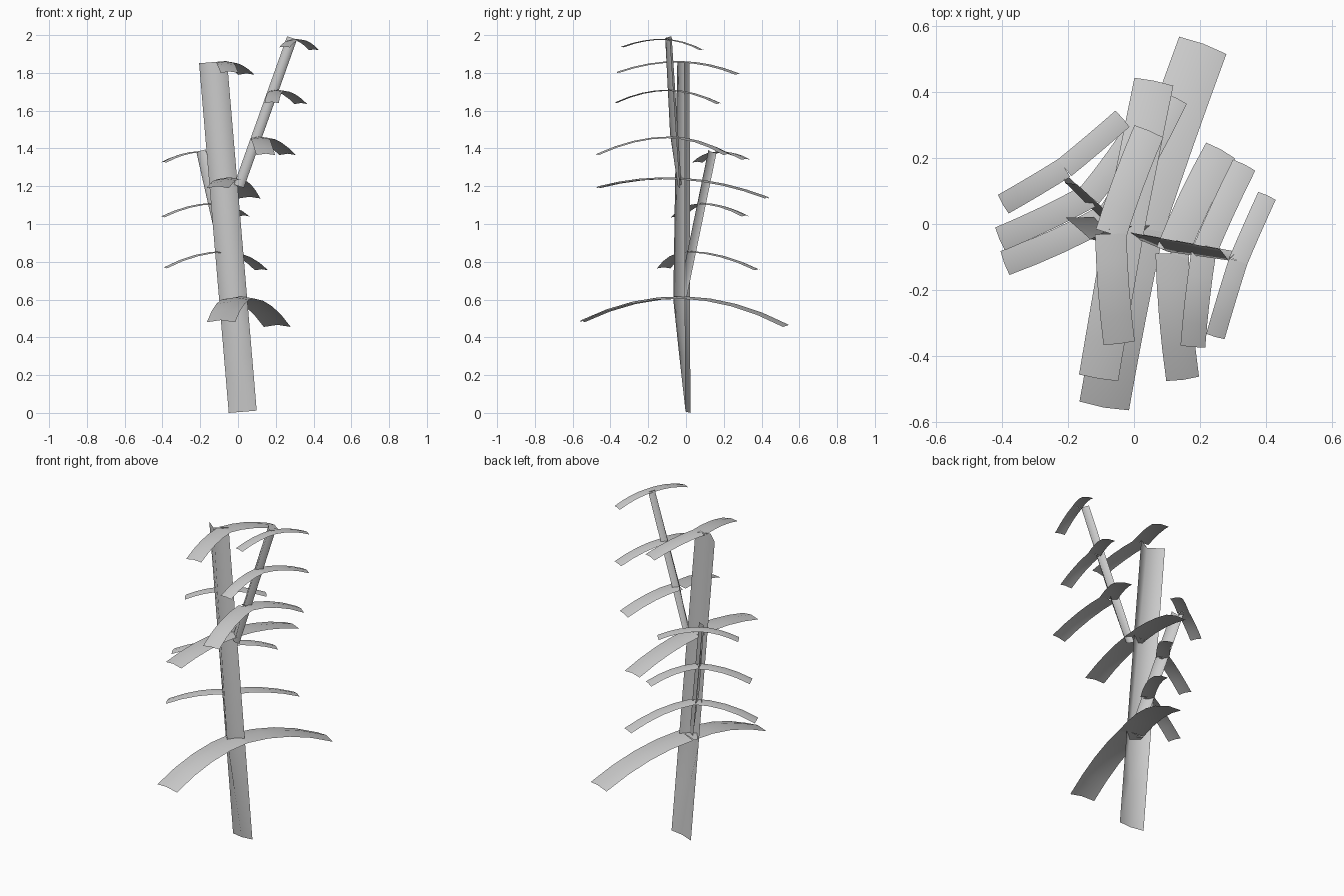
import bpy, bmesh
from mathutils import Vector

cube = bpy.data.objects.get("Cube")
if cube:
    bpy.data.objects.remove(cube, do_unlink=True)

# one plain grey for the whole plant
grey = bpy.data.materials.new("light_grey")
grey.use_nodes = True
grey.diffuse_color = (0.6, 0.6, 0.6, 1)
grey.node_tree.nodes["Principled BSDF"].inputs["Base Color"].default_value = (0.6, 0.6, 0.6, 1)


def strip(name, rings):
    """Folded strip; each ring is (centre, half-width vector, ridge vector)."""
    bm = bmesh.new()
    rows = [[bm.verts.new(p) for p in (c - half, c + ridge, c + half)]
            for c, half, ridge in rings]
    for a, b in zip(rows, rows[1:]):
        for j in range(2):
            bm.faces.new((a[j], b[j], b[j + 1], a[j + 1])).smooth = True
    mesh = bpy.data.meshes.new(name)
    bm.to_mesh(mesh)
    bm.free()
    mesh.materials.append(grey)
    obj = bpy.data.objects.new(name, mesh)
    bpy.context.collection.objects.link(obj)


def stem(name, bottom, top, half, ridge, depths):
    """Straight stem; depths lists (fraction of the length, ridge depth)."""
    bottom, top = Vector(bottom), Vector(top)
    half, ridge = Vector(half), Vector(ridge)
    strip(name, [(bottom.lerp(top, t), half, ridge * d) for t, d in depths])


def leaf(name, front, centre, back, width):
    """Pair of strips that droop from the stem to the front and the back."""
    f, c, b = Vector(front), Vector(centre), Vector(back)
    slope, mid = (b - f) / 2, (f + b) / 2 - c

    def point(u):
        bow = 0.25 * u * u + 0.75 * abs(u)
        return c + slope * u + Vector((mid.x * bow, mid.y * bow, mid.z * u * u))

    for end, start in (("front", -1), ("back", 0)):
        rings = []
        for i in range(5):
            u = start + i / 4
            ahead, behind = min(u + 0.12, start + 1), max(u - 0.12, start)
            tangent = (point(ahead) - point(behind)).normalized()
            left = Vector((0, 0, 1)).cross(tangent).normalized()
            rings.append((point(u), left * width / 2, tangent.cross(left) * width * 0.08))
        strip(name + "_" + end, rings)


# stems
stem("main_stem", (0.025, 0.01, 0.006), (-0.132, 0.006, 1.857),
     (-0.074, 0.013, -0.006), (0, -1, 0),
     [(0, 0.01), (0.16, 0.045), (0.32, 0.076), (0.66, 0.065), (1, 0.052)])
stem("rear_branch", (-0.02, -0.02, 0.61), (-0.195, 0.14, 1.385),
     (-0.024, 0.021, -0.01), (-0.65, -0.76, 0),
     [(0, 0.01), (0.4, 0.025), (1, 0.02)])
stem("tall_branch", (0.005, -0.028, 1.2), (0.286, -0.08, 1.985),
     (-0.026, 0.004, 0.009), (0, -1, 0),
     [(0, 0.015), (0.35, 0.038), (1, 0.03)])

# leaves: front tip, middle, back tip, width
leaves = {
    "main_leaf_low": ((-0.09, -0.55, 0.48), (0.015, -0.01, 0.605), (0.208, 0.54, 0.455), 0.152),
    "main_leaf_middle": ((-0.107, -0.465, 1.19), (-0.03, -0.02, 1.235), (0.06, 0.43, 1.135), 0.12),
    "main_leaf_top": ((-0.045, -0.36, 1.8), (-0.07, -0.03, 1.855), (0.045, 0.28, 1.79), 0.095),
    "rear_leaf_low": ((-0.39, -0.118, 0.765), (-0.07, 0.03, 0.85), (0.125, 0.38, 0.755), 0.077),
    "rear_leaf_middle": ((-0.405, -0.045, 1.035), (-0.135, 0.085, 1.105), (0.03, 0.315, 1.04), 0.075),
    "rear_leaf_top": ((-0.395, 0.06, 1.325), (-0.21, 0.17, 1.38), (-0.035, 0.318, 1.34), 0.065),
    "tall_leaf_low": ((0.147, -0.468, 1.365), (0.115, -0.088, 1.455), (0.262, 0.222, 1.365), 0.1),
    "tall_leaf_middle": ((0.178, -0.37, 1.64), (0.21, -0.09, 1.705), (0.333, 0.178, 1.635), 0.075),
    "tall_leaf_top": ((0.246, -0.34, 1.935), (0.315, -0.112, 1.975), (0.402, 0.085, 1.92), 0.058),
}
for name, (front, centre, back, width) in leaves.items():
    leaf(name, front, centre, back, width)
